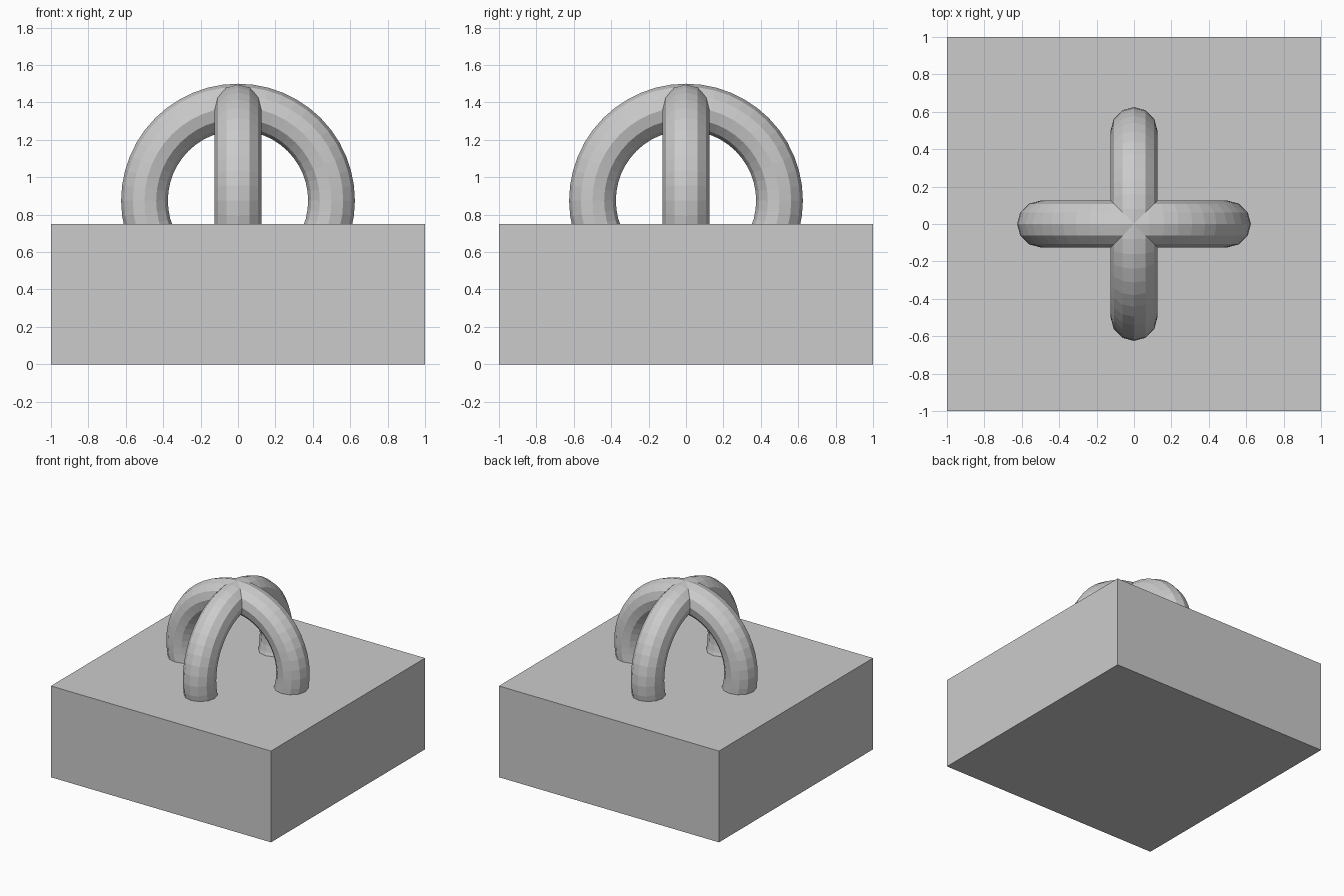
import bpy
import math

if "Cube" in bpy.data.objects:
    bpy.data.objects.remove(bpy.data.objects["Cube"])

# Single plain grey for the whole model
grey = bpy.data.materials.new("light grey")
grey.diffuse_color = (0.6, 0.6, 0.6, 1.0)
grey.use_nodes = True
grey.node_tree.nodes["Principled BSDF"].inputs["Base Color"].default_value = grey.diffuse_color


def finish(name):
    obj = bpy.context.object
    obj.name = name
    obj.data.materials.clear()
    obj.data.materials.append(grey)
    return obj


# Square base block
bpy.ops.mesh.primitive_cube_add(size=1, location=(0, 0, 0.375))
block = finish("base_block")
block.scale = (2, 2, 0.75)

# Two crossed upright rings, sunk into the block
for name, turn in (("ring_side_to_side", 0), ("ring_front_to_back", math.pi / 2)):
    bpy.ops.mesh.primitive_torus_add(
        major_radius=0.5, minor_radius=0.125,
        major_segments=48, minor_segments=12,
        location=(0, 0, 0.875), rotation=(math.pi / 2, 0, turn))
    finish(name)
